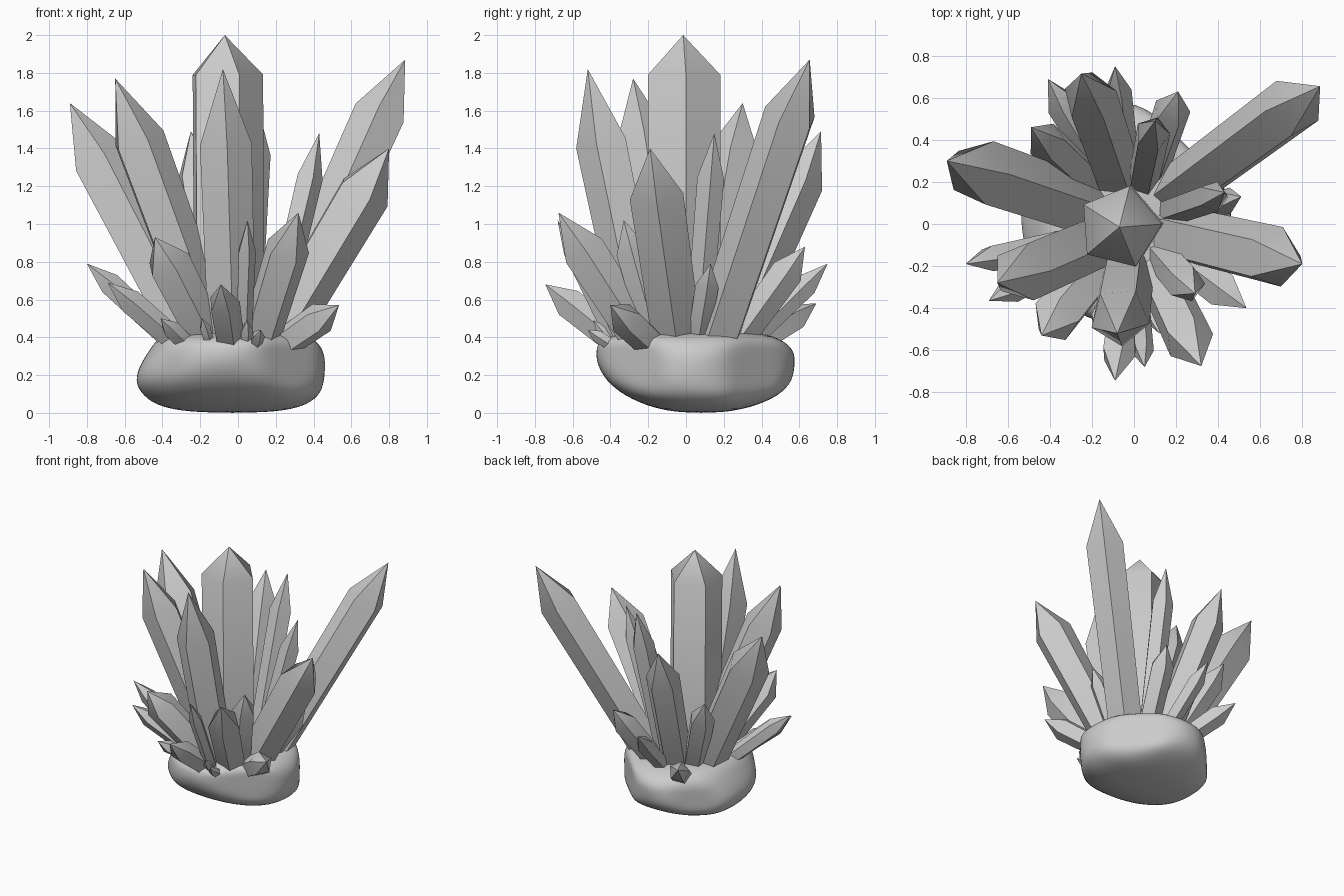
import bpy, bmesh, math
from mathutils import Vector

if "Cube" in bpy.data.objects:
    bpy.data.objects.remove(bpy.data.objects["Cube"])


def make_object(name, bm, smooth_angle=None):
    bmesh.ops.recalc_face_normals(bm, faces=bm.faces)
    mesh = bpy.data.meshes.new(name)
    bm.to_mesh(mesh)
    bm.free()
    obj = bpy.data.objects.new(name, mesh)
    bpy.context.collection.objects.link(obj)
    if smooth_angle:
        bpy.ops.object.select_all(action='DESELECT')
        obj.select_set(True)
        bpy.context.view_layer.objects.active = obj
        bpy.ops.object.shade_smooth_by_angle(angle=math.radians(smooth_angle))
    return obj


def loft(bm, rings):
    for a, b in zip(rings, rings[1:]):
        n = len(a)
        for i in range(n):
            bm.faces.new((a[i], a[(i + 1) % n], b[(i + 1) % n], b[i]))


def crystal(name, tip, root, radius, point, spin=0, taper=0.9, sides=5):
    """Five-sided prism from root to a pointed tip, slightly thinner at the root."""
    tip, root = Vector(tip), Vector(root)
    d = (tip - root).normalized()
    shoulder = tip - d * point
    turn = Vector((0, 0, 1)).rotation_difference(d)
    bm = bmesh.new()
    rings = []
    for c, r in ((root, radius * taper), (shoulder, radius)):
        ring = []
        for i in range(sides):
            a = 2 * math.pi * i / sides + math.radians(spin)
            ring.append(bm.verts.new(c + turn @ Vector((r * math.cos(a), r * math.sin(a), 0))))
        rings.append(ring)
    loft(bm, rings)
    bm.faces.new(rings[0])
    apex = bm.verts.new(tip)
    top = rings[1]
    for i in range(sides):
        bm.faces.new((top[i], top[(i + 1) % sides], apex))
    return make_object(name, bm, 46)


# rock base: stacked rounded outlines (x min, x max, y min, y max, z)
sections = [
    (-0.20, 0.14, -0.02, 0.18, 0.00),
    (-0.41, 0.34, -0.18, 0.34, 0.025),
    (-0.51, 0.44, -0.33, 0.50, 0.09),
    (-0.555, 0.465, -0.43, 0.575, 0.17),
    (-0.52, 0.475, -0.48, 0.585, 0.26),
    (-0.475, 0.465, -0.485, 0.585, 0.33),
    (-0.43, 0.41, -0.465, 0.51, 0.395),
    (-0.34, 0.30, -0.30, 0.36, 0.435),
]
# broken flat sides of the rock: direction and distance from the middle
cuts = [((1, 1), 0.44), ((1, -1), 0.39), ((-1, 1), 0.54), ((-1, -1), 0.50)]
bm = bmesh.new()
rings = []
for x0, x1, y0, y1, z in sections:
    ring = []
    for i in range(24):
        a = 2 * math.pi * i / 24
        c, s = math.cos(a), math.sin(a)
        e = 2 / 2.4
        x = math.copysign(abs(c) ** e, c)
        y = math.copysign(abs(s) ** e, s)
        p = Vector(((x0 + x1) / 2 + x * (x1 - x0) / 2,
                    (y0 + y1) / 2 + y * (y1 - y0) / 2, z))
        for (cx, cy), limit in cuts:
            n = Vector((cx, cy, 0)).normalized()
            p -= n * max(0, p.dot(n) - limit)
        ring.append(bm.verts.new(p))
    rings.append(ring)
loft(bm, rings)
bm.faces.new(rings[0])
bm.faces.new(rings[-1])
rock = make_object("rock_base", bm)
for p in rock.data.polygons:
    p.use_smooth = True
sub = rock.modifiers.new("smooth", "SUBSURF")
sub.levels = sub.render_levels = 2

# central crystal
crystal("central_crystal", (-0.07, -0.015, 2.0), (-0.06, -0.012, 0.3), 0.202, 0.21, 4, 1.0)

# tall leaning crystals: tip x, y, z, radius, point length, root closeness, spin
tall = [
    (-0.65, -0.28, 1.77, 0.145, 0.35, 0.17, 4),
    (-0.89, 0.30, 1.64, 0.16, 0.35, 0.22, -6),
    (-0.08, -0.52, 1.82, 0.145, 0.40, 0.40, -14),
    (0.885, 0.655, 1.87, 0.145, 0.34, 0.20, -24),
    (0.80, -0.19, 1.40, 0.15, 0.27, 0.18, 0),
    (0.43, 0.15, 1.48, 0.075, 0.24, 0.35, 0),
    (-0.25, 0.715, 1.49, 0.13, 0.29, 0.28, 14),
    (0.10, 0.49, 1.64, 0.085, 0.28, 0.38, 0),
]
# short crystals around the edge
short = [
    (-0.44, -0.53, 0.93, 0.12, 0.17, 0.28, 0),
    (0.32, -0.675, 1.06, 0.12, 0.24, 0.28, 10),
    (-0.80, -0.19, 0.79, 0.065, 0.16, 0.35, 0),
    (-0.09, 0.75, 0.79, 0.065, 0.16, 0.35, 0),
    (0.535, -0.40, 0.57, 0.09, 0.15, 0.30, 0),
    (0.51, 0.13, 0.79, 0.065, 0.13, 0.40, 0),
    (0.21, 0.63, 0.88, 0.09, 0.16, 0.35, 0),
    (-0.41, 0.69, 0.58, 0.08, 0.16, 0.40, 0),
    (-0.09, -0.745, 0.68, 0.085, 0.16, 0.38, 0),
    (-0.49, 0.46, 1.05, 0.095, 0.20, 0.35, 0),
    (0.05, -0.68, 1.02, 0.05, 0.18, 0.50, 0),
    (0.29, -0.33, 1.02, 0.09, 0.17, 0.40, 0),
    (-0.69, -0.365, 0.69, 0.07, 0.16, 0.36, 0),
]
# tiny shards at the front rim
tiny = [
    (-0.41, -0.44, 0.50, 0.05, 0.09, 0.60, 0),
    (-0.19, -0.48, 0.50, 0.03, 0.06, 0.75, 0),
    (0.05, -0.49, 0.49, 0.035, 0.07, 0.75, 0),
    (0.12, -0.52, 0.44, 0.035, 0.06, 0.70, 0),
]
for label, group, z in (("tall", tall, 0.3), ("short", short, 0.31), ("tiny", tiny, 0.34)):
    for n, (x, y, h, r, point, k, spin) in enumerate(group, 1):
        crystal(f"{label}_crystal_{n}", (x, y, h), (x * k, y * k, z), r, point, spin)
